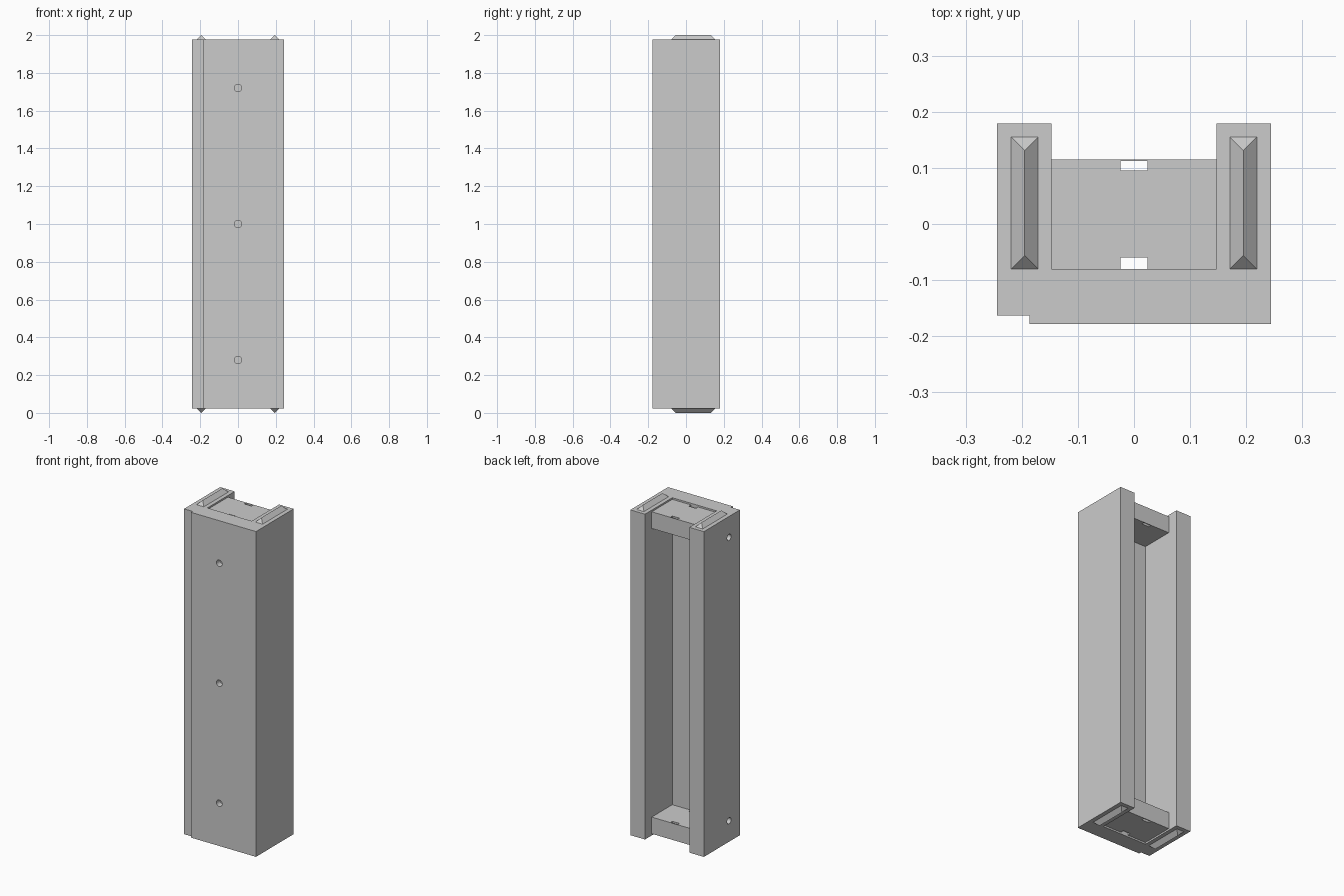
import bpy
import bmesh
import math
from mathutils import Matrix

default = bpy.data.objects.get("Cube")
if default:
    bpy.data.objects.remove(default, do_unlink=True)

grey = bpy.data.materials.new("plain grey")
grey.use_nodes = True
colour = (0.6, 0.6, 0.6, 1)
grey.diffuse_color = colour
grey.node_tree.nodes["Principled BSDF"].inputs["Base Color"].default_value = colour

BOTTOM, TOP = 0.024, 1.976


def finish(name, bm):
    bmesh.ops.recalc_face_normals(bm, faces=bm.faces)
    mesh = bpy.data.meshes.new(name)
    bm.to_mesh(mesh)
    bm.free()
    mesh.materials.append(grey)
    obj = bpy.data.objects.new(name, mesh)
    bpy.context.collection.objects.link(obj)
    return obj


def extrude(name, outline, low, high):
    """Upright prism over an xy outline."""
    bm = bmesh.new()
    face = bm.faces.new([bm.verts.new((x, y, low)) for x, y in outline])
    new = bmesh.ops.extrude_face_region(bm, geom=[face])["geom"]
    bmesh.ops.translate(bm, vec=(0, 0, high - low),
                        verts=[v for v in new if isinstance(v, bmesh.types.BMVert)])
    return finish(name, bm)


def box(name, x0, x1, y0, y1, z0, z1):
    return extrude(name, [(x0, y0), (x1, y0), (x1, y1), (x0, y1)], z0, z1)


def peg(name, centre, axis):
    """Short cylinder used to drill a blind hole."""
    bm = bmesh.new()
    bmesh.ops.create_cone(bm, cap_ends=True, segments=24, radius1=0.019,
                          radius2=0.019, depth=0.07,
                          matrix=Matrix.Translation(centre)
                          @ Matrix.Rotation(math.pi / 2, 4, axis))
    return finish(name, bm)


def cut(target, cutter):
    cutter.hide_render = True
    mod = target.modifiers.new("cut", "BOOLEAN")
    mod.operation = "DIFFERENCE"
    mod.solver = "EXACT"
    mod.object = cutter
    bpy.context.view_layer.objects.active = target
    bpy.ops.object.modifier_apply(modifier=mod.name)
    bpy.data.objects.remove(cutter, do_unlink=True)


# Channel body, open at the back, with a rebate along one front corner
body = extrude("channel_body", [
    (-0.244, -0.163), (-0.186, -0.163), (-0.186, -0.178), (0.244, -0.178),
    (0.244, 0.179), (0.147, 0.179), (0.147, -0.08), (-0.147, -0.08),
    (-0.147, 0.179), (-0.244, 0.179)], BOTTOM, TOP)

# Blind holes in the front and in one side
for z in (0.28, 1.0, 1.72):
    cut(body, peg("front_drill", (0, -0.178, z), "X"))
for z in (0.15, 1.85):
    cut(body, peg("side_drill", (-0.244, -0.06, z), "Y"))

# End plates, slightly recessed, each with two slots
for name, low in (("bottom_plate", BOTTOM + 0.01), ("top_plate", TOP - 0.11)):
    plate = box(name, -0.147, 0.147, -0.08, 0.115, low, low + 0.1)
    for y0, y1 in ((-0.1, -0.06), (0.095, 0.112)):
        cut(plate, box("slot_cutter", -0.024, 0.024, y0, y1, low - 0.1, low + 0.2))


# Hipped locating ridges on both ends of both legs
def ridge(name, x, base, tip):
    bm = bmesh.new()
    half = 0.024
    a, b, c, d = [bm.verts.new((x + dx, y, base)) for dx, y in
                  ((-half, -0.08), (half, -0.08), (half, 0.155), (-half, 0.155))]
    front = bm.verts.new((x, -0.08 + half, tip))
    back = bm.verts.new((x, 0.155 - half, tip))
    for loop in ((a, b, front), (b, c, back, front), (c, d, back),
                 (d, a, front, back), (a, d, c, b)):
        bm.faces.new(loop)
    return finish(name, bm)


for side, x in (("right", -0.195), ("left", 0.195)):
    ridge("top_ridge_" + side, x, TOP, 2.0)
    ridge("bottom_ridge_" + side, x, BOTTOM, 0.0)
